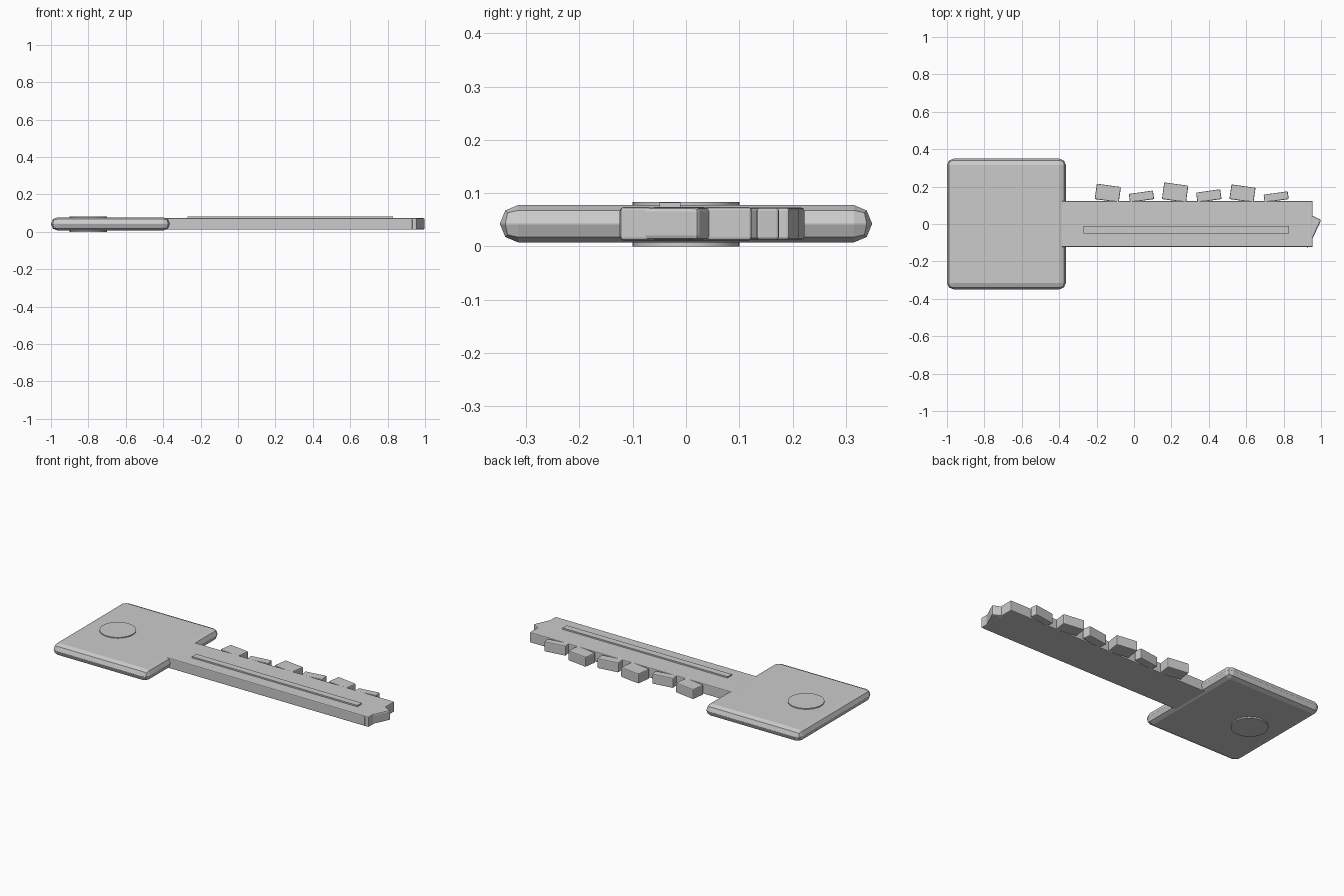
import bpy
from math import radians

if "Cube" in bpy.data.objects:
    bpy.data.objects.remove(bpy.data.objects["Cube"])

MID_Z = 0.0415  # shared centre plane of the key


def box(name, centre, size, bevel=0.0, segments=2, turn=0.0):
    """Box with an optional bevel, turned about z by degrees."""
    bpy.ops.mesh.primitive_cube_add(size=1, location=centre)
    ob = bpy.context.object
    ob.name = name
    ob.scale = size
    bpy.ops.object.transform_apply(location=False, rotation=False, scale=True)
    ob.rotation_euler.z = radians(turn)
    if bevel:
        mod = ob.modifiers.new("edge_bevel", 'BEVEL')
        mod.width = bevel
        mod.segments = segments
    return ob


# Square handle with deeply rounded edges
box("bow", (-0.682, 0, MID_Z + 0.001), (0.636, 0.698, 0.07), 0.034)

# Round inset disc showing on both faces of the handle
bpy.ops.mesh.primitive_cylinder_add(vertices=32, radius=0.1, depth=0.083,
                                    location=(-0.8, 0, MID_Z))
disc = bpy.context.object
disc.name = "bow_disc"
bpy.ops.object.shade_smooth_by_angle(angle=radians(30))

# Blade
box("blade", (0.275, 0, MID_Z + 0.001), (1.36, 0.246, 0.062), 0.005)

# Slanted tip, a turned block sunk into the blade end
box("tip", (0.921, -0.032, MID_Z + 0.001), (0.10, 0.165, 0.061), 0.008, turn=-25)

# Raised strip along the top of the blade
box("blade_ridge", (0.28, -0.03, 0.0735), (1.10, 0.04, 0.017))

# Bitting teeth, alternately tilted and of varying height
heights = (0.083, 0.046, 0.090, 0.053, 0.079, 0.042)
for i, h in enumerate(heights):
    box(f"tooth_{i + 1}", (-0.14 + 0.18 * i, 0.124 + h / 2, MID_Z + 0.001),
        (0.13, h, 0.06), 0.005, turn=-8 if i % 2 == 0 else 8)
